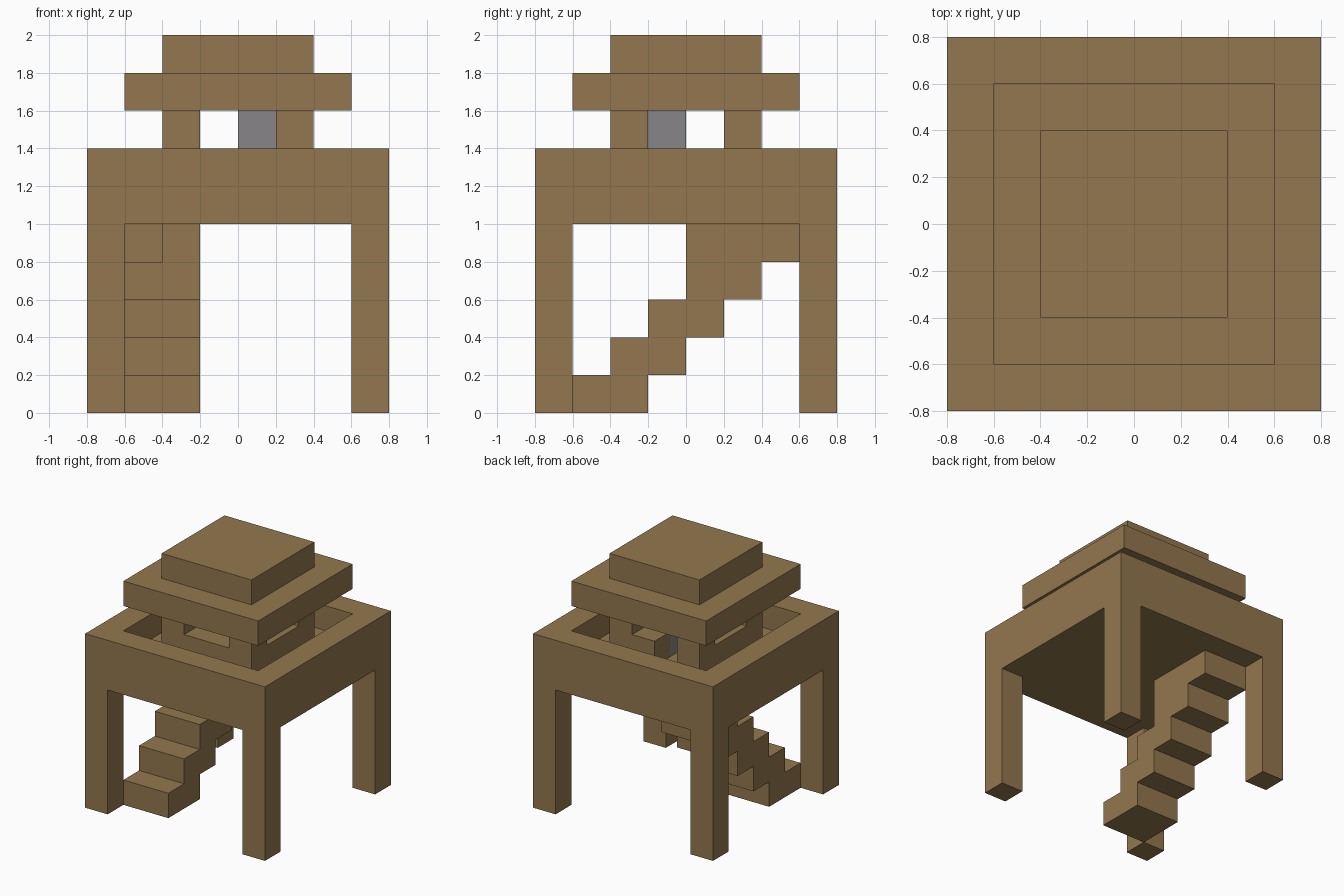
import bpy, bmesh
from itertools import product

if "Cube" in bpy.data.objects:
    bpy.data.objects.remove(bpy.data.objects["Cube"])

U = 0.2  # block size


def material(name, rgb):
    m = bpy.data.materials.new(name)
    m.diffuse_color = (*rgb, 1)
    m.use_nodes = True
    m.node_tree.nodes["Principled BSDF"].inputs["Base Color"].default_value = m.diffuse_color
    return m


WOOD = material("brown wood", (0.29, 0.185, 0.077))
STONE = material("grey stone", (0.245, 0.235, 0.245))


def cells(x0, x1, y0, y1, z0, z1):
    """Set of unit blocks filling a box, in block coordinates."""
    return set(product(range(x0, x1), range(y0, y1), range(z0, z1)))


def build(name, blocks, mat=WOOD):
    """Outer skin of a set of blocks as one object."""
    bm = bmesh.new()
    verts = {}

    def vert(p):
        if p not in verts:
            verts[p] = bm.verts.new([c * U for c in p])
        return verts[p]

    for c in blocks:
        for axis, side in product(range(3), (0, 1)):
            n = list(c)
            n[axis] += 2 * side - 1
            if tuple(n) in blocks:
                continue
            a, b = (axis + 1) % 3, (axis + 2) % 3
            loop = []
            for da, db in ((0, 0), (1, 0), (1, 1), (0, 1)):
                p = list(c)
                p[axis] += side
                p[a] += da
                p[b] += db
                loop.append(vert(tuple(p)))
            bm.faces.new(loop if side else loop[::-1])
    me = bpy.data.meshes.new(name)
    bm.to_mesh(me)
    bm.free()
    me.materials.append(mat)
    bpy.context.collection.objects.link(bpy.data.objects.new(name, me))


# Corner legs
for x, xn in ((-4, "left"), (3, "right")):
    for y, yn in ((-4, "front"), (3, "back")):
        build(f"{yn}_{xn}_leg", cells(x, x + 1, y, y + 1, 0, 5))

# Platform floor with stair hatch, and the parapet around it
floor = cells(-4, 4, -4, 4, 5, 6) - cells(-3, -2, 0, 2, 5, 6)
parapet = cells(-4, 4, -4, 4, 6, 7) - cells(-3, 3, -3, 3, 6, 7)
build("platform", floor | parapet)

# Staircase rising towards the back, with a filler block beside the hatch
stairs = cells(-2, -1, 0, 1, 4, 5)
for i in range(5):
    stairs |= cells(-3, -1, i - 3, i - 1, i, i + 1)
build("staircase", stairs)

# Low hut wall with a doorway at the back, and corner posts
hut = cells(-2, 2, -2, 2, 6, 7) - cells(-1, 1, -1, 1, 6, 7) - cells(-1, 0, 1, 2, 6, 7)
for x, y in product((-2, 1), repeat=2):
    hut |= cells(x, x + 1, y, y + 1, 6, 8)
build("hut_wall", hut)

# Stepped roof
build("roof", cells(-3, 3, -3, 3, 8, 9) | cells(-2, 2, -2, 2, 9, 10))

# Seat with a backrest inside the hut
build("seat", cells(0, 1, -1, 1, 6, 7) | cells(0, 1, -1, 0, 7, 8), STONE)
